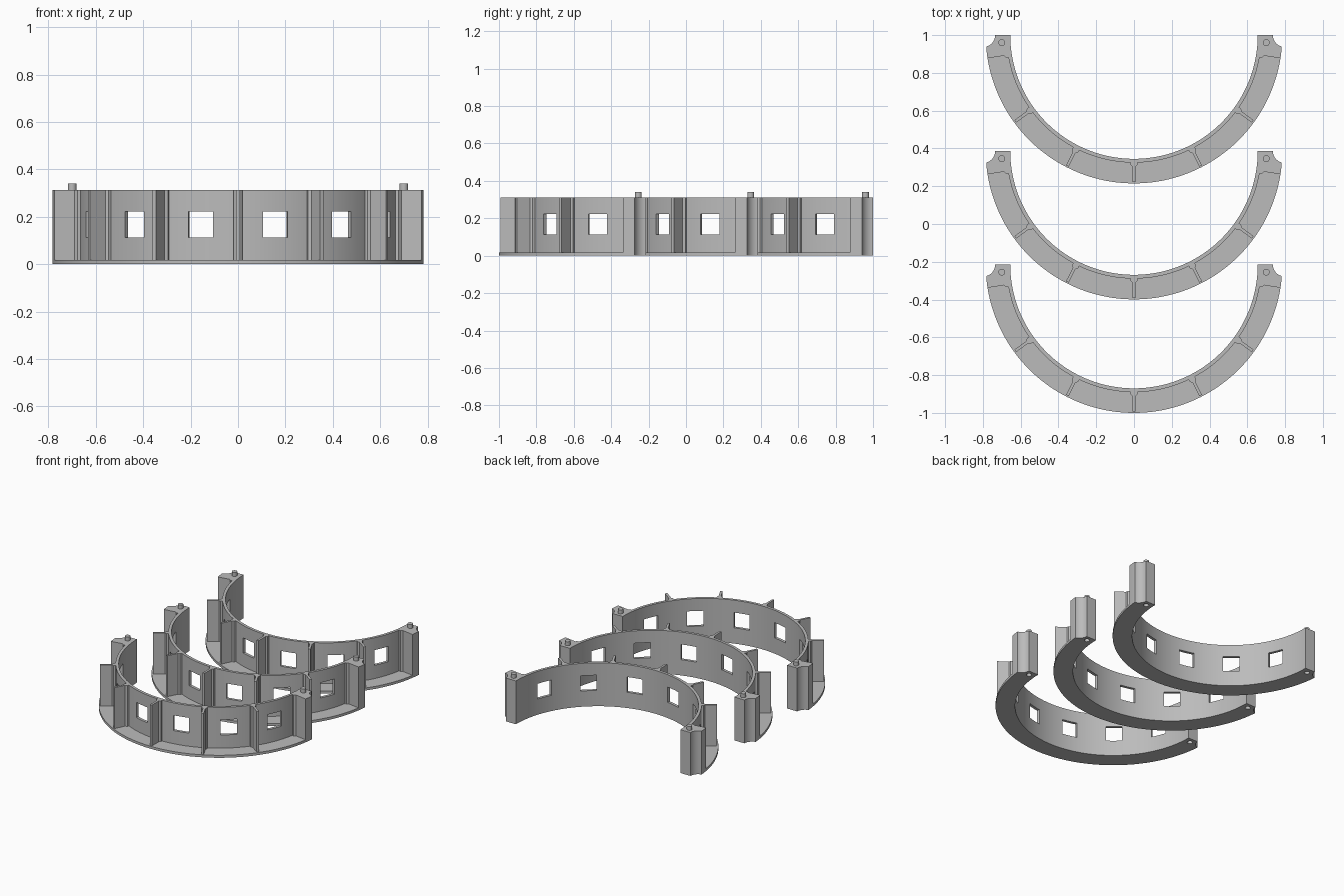
import bpy, bmesh
from math import sin, cos, radians
from mathutils import Matrix

cube = bpy.data.objects.get("Cube")
if cube:
    bpy.data.objects.remove(cube)

# Shared dimensions
R_IN, R_WALL, R_RIB, R_OUT = 0.655, 0.675, 0.777, 0.785
FLOOR, TOP, PEG_TOP = 0.018, 0.312, 0.34
STEP, END = 27, 81
PEG = (0.70, -0.04)
RING_Y = (-0.215, 0.386, 1.0)

grey = bpy.data.materials.new("plain grey")
grey.use_nodes = True
color = (0.5, 0.5, 0.5, 1)
grey.diffuse_color = color
grey.node_tree.nodes["Principled BSDF"].inputs["Base Color"].default_value = color


def polar(r, deg):
    """Point at radius r, angle measured from the front (-y)."""
    return (r * sin(radians(deg)), -r * cos(radians(deg)))


def arc(r, a, b, n):
    return [polar(r, a + (b - a) * i / n) for i in range(n + 1)]


def finish(name, bm):
    bmesh.ops.recalc_face_normals(bm, faces=bm.faces)
    mesh = bpy.data.meshes.new(name)
    bm.to_mesh(mesh)
    bm.free()
    mesh.materials.append(grey)
    obj = bpy.data.objects.new(name, mesh)
    bpy.context.collection.objects.link(obj)
    return obj


def prism(name, outline, z0, z1):
    bm = bmesh.new()
    face = bm.faces.new([bm.verts.new((x, y, z0)) for x, y in outline])
    ext = bmesh.ops.extrude_face_region(bm, geom=[face])
    verts = [v for v in ext["geom"] if isinstance(v, bmesh.types.BMVert)]
    bmesh.ops.translate(bm, verts=verts, vec=(0, 0, z1 - z0))
    return finish(name, bm)


def cylinder(name, x, y, r, z0, z1):
    bm = bmesh.new()
    bmesh.ops.create_cone(bm, cap_ends=True, segments=32, radius1=r, radius2=r,
                          depth=z1 - z0,
                          matrix=Matrix.Translation((x, y, (z0 + z1) / 2)))
    return finish(name, bm)


def cut(obj, cutter):
    cutter.hide_render = True
    mod = obj.modifiers.new("cut", "BOOLEAN")
    mod.operation = "DIFFERENCE"
    mod.solver = "EXACT"
    mod.object = cutter
    with bpy.context.temp_override(object=obj, active_object=obj,
                                   selected_objects=[obj]):
        bpy.ops.object.modifier_apply(modifier=mod.name)
    bpy.data.objects.remove(cutter)


# Floor and curved wall
parts = [prism("floor", arc(R_OUT, -END, END, 96) + arc(R_IN, END, -END, 96), 0, FLOOR)]
wall = prism("wall", arc(R_WALL, -END, END, 96) + arc(R_IN, END, -END, 96), FLOOR, TOP)
parts.append(wall)

# Square windows, one in the middle of each bay
bm = bmesh.new()
for i in range(-3, 3):
    angle = STEP * (i + 0.5)
    x, y = polar((R_IN + R_WALL) / 2, angle)
    bmesh.ops.create_cube(bm, size=1, matrix=Matrix.Translation((x, y, 0.168))
                          @ Matrix.Rotation(radians(angle), 4, "Z")
                          @ Matrix.Diagonal((0.108, 0.1, 0.11, 1)))
cut(wall, finish("window_cutter", bm))

# Radial ribs, widened where they meet the wall
half = [(R_WALL - 0.004, 0.018), (0.688, 0.018), (0.698, 0.008), (R_RIB, 0.008)]
profile = [(w, -r) for r, w in half] + [(-w, -r) for r, w in reversed(half)]
for i in range(-2, 3):
    a = radians(STEP * i)
    outline = [(x * cos(a) - y * sin(a), x * sin(a) + y * cos(a)) for x, y in profile]
    parts.append(prism("rib", outline, FLOOR, TOP))

# End posts with a hollowed outer corner, a peg on top and a socket below
hollow = [(0.797 + 0.062 * cos(radians(t)), 0.062 * sin(radians(t)))
          for t in range(256, 179, -4)]
post_outline = (arc(R_OUT, END, 85, 4) + hollow + [(0.735, 0)]
                + arc(R_IN, 90, END, 6) + [polar(R_WALL, END), polar(R_WALL, END - 1),
                                           polar(0.688, END - 1), polar(0.698, END)])
for side, label in ((1, "left"), (-1, "right")):
    post = prism(label + "_post", [(side * x, y) for x, y in post_outline], 0, TOP)
    cut(post, cylinder("socket_cutter", side * PEG[0], PEG[1], 0.018, -0.03, 0.03))
    parts += [post, cylinder(label + "_peg", side * PEG[0], PEG[1], 0.018,
                             TOP - 0.01, PEG_TOP)]

# Smooth the curves, keep the corners sharp
bpy.ops.object.select_all(action="DESELECT")
for obj in parts:
    obj.select_set(True)
bpy.context.view_layer.objects.active = wall
bpy.ops.object.shade_smooth_by_angle(angle=radians(30))

# Three identical half rings in a row
for obj in parts:
    for y in RING_Y[1:]:
        copy = obj.copy()
        copy.location.y = y
        bpy.context.collection.objects.link(copy)
    obj.location.y = RING_Y[0]
